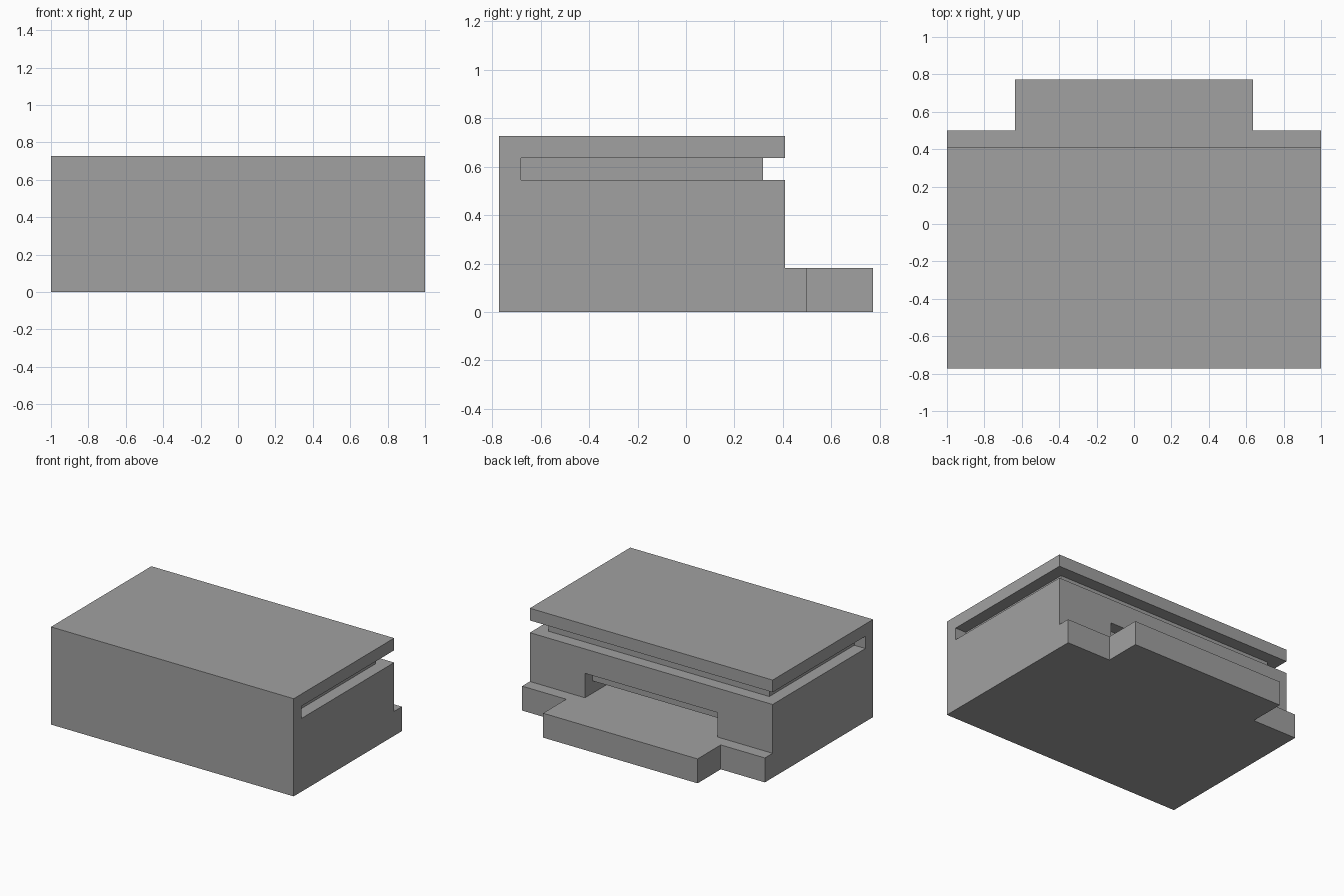
import bpy, bmesh

if "Cube" in bpy.data.objects:
    bpy.data.objects.remove(bpy.data.objects["Cube"])

U = 1 / 11  # the model sits on a regular grid of 22 x 17 x 8 units

grey = bpy.data.materials.new("mid_grey")
grey.diffuse_color = (0.356, 0.356, 0.356, 1)
grey.use_nodes = True
grey.node_tree.nodes["Principled BSDF"].inputs["Base Color"].default_value = grey.diffuse_color


def prism(name, outline, z0, z1):
    """Extrude a flat outline (grid units) from z0 to z1."""
    bm = bmesh.new()
    base = bm.faces.new([bm.verts.new((x * U, y * U, z0 * U)) for x, y in outline])
    top = bmesh.ops.extrude_face_region(bm, geom=[base])["geom"]
    verts = [v for v in top if isinstance(v, bmesh.types.BMVert)]
    bmesh.ops.translate(bm, verts=verts, vec=(0, 0, (z1 - z0) * U))
    bmesh.ops.recalc_face_normals(bm, faces=bm.faces[:])
    mesh = bpy.data.meshes.new(name)
    bm.to_mesh(mesh)
    bm.free()
    mesh.materials.append(grey)
    obj = bpy.data.objects.new(name, mesh)
    bpy.context.collection.objects.link(obj)
    return obj


def rect(x0, x1, y0, y1):
    return [(x0, y0), (x1, y0), (x1, y1), (x0, y1)]


def cut(obj, cutter):
    """Subtract the cutter, then discard it."""
    cutter.hide_render = True
    mod = obj.modifiers.new("cut", "BOOLEAN")
    mod.operation = "DIFFERENCE"
    mod.solver = "EXACT"
    mod.object = cutter
    bpy.context.view_layer.objects.active = obj
    bpy.ops.object.modifier_apply(modifier=mod.name)
    bpy.data.objects.remove(cutter)


# Main case
case = prism("case", rect(-11, 11, -8.5, 4.5), 0, 8)

# Groove under the lid, around both sides and the back
groove = [(-12, -7.5), (-10, -7.5), (-10, 3.5), (10, 3.5),
          (10, -7.5), (12, -7.5), (12, 6), (-12, 6)]
cut(case, prism("groove_cutter", groove, 6, 7))

# Rear opening: a shallow recess, with a lower and deeper slot inside it
cut(case, prism("recess_cutter", rect(-6, 6, 3.5, 6), 2, 4))
cut(case, prism("slot_cutter", rect(-6, 6, -0.5, 6), 2, 3))

# Low ledge across the back with the wide tray in the middle
tray = [(-11, 4.5), (11, 4.5), (11, 5.5), (7, 5.5),
        (7, 8.5), (-7, 8.5), (-7, 5.5), (-11, 5.5)]
prism("rear_tray", tray, 0, 2)
